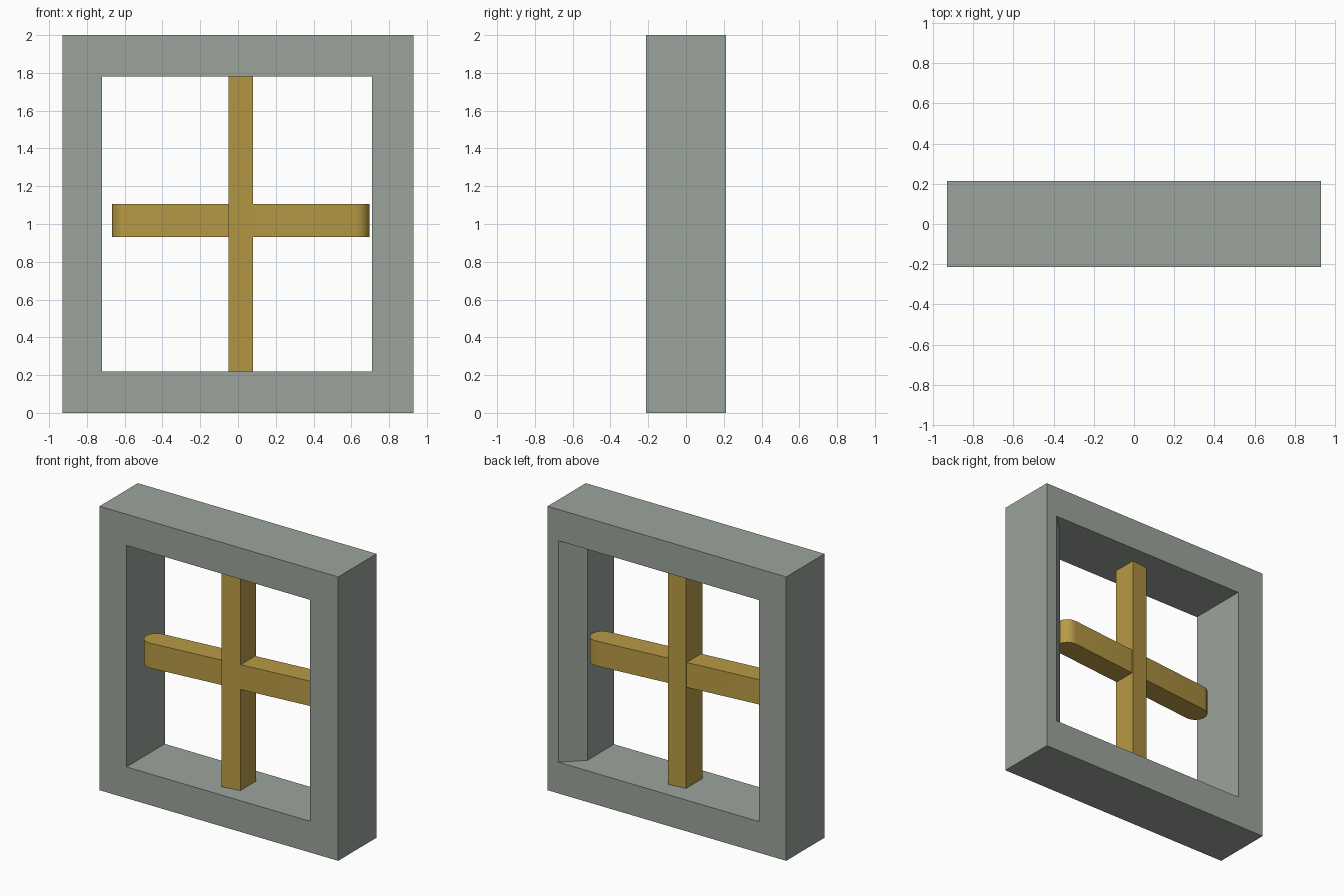
import bpy, bmesh, math
from mathutils import Vector

if "Cube" in bpy.data.objects:
    bpy.data.objects.remove(bpy.data.objects["Cube"])


def material(name, rgb):
    m = bpy.data.materials.new(name)
    m.diffuse_color = (*rgb, 1)
    m.use_nodes = True
    m.node_tree.nodes["Principled BSDF"].inputs["Base Color"].default_value = m.diffuse_color
    return m


def finish(bm, name, mat):
    bmesh.ops.recalc_face_normals(bm, faces=bm.faces)
    me = bpy.data.meshes.new(name)
    bm.to_mesh(me)
    bm.free()
    ob = bpy.data.objects.new(name, me)
    bpy.context.collection.objects.link(ob)
    me.materials.append(mat)
    return ob


def prism(name, outline, z0, z1, mat):
    bm = bmesh.new()
    f = bm.faces.new([bm.verts.new((x, y, z0)) for x, y in outline])
    up = bmesh.ops.extrude_face_region(bm, geom=[f])["geom"]
    bmesh.ops.translate(bm, vec=(0, 0, z1 - z0),
                        verts=[v for v in up if isinstance(v, bmesh.types.BMVert)])
    return finish(bm, name, mat)


grey = material("grey green stone", (0.33, 0.37, 0.33))
gold = material("dull gold", (0.48, 0.325, 0.06))

# Window frame: rectangular rings (x0, x1, z0, z1, y) bridged around the section;
# the right jamb is splayed towards the back
F, B = -0.213, 0.213
rings = [(-0.93, 0.93, 0, 2, F), (-0.72, 0.71, 0.22, 1.78, F),
         (-0.72, 0.71, 0.22, 1.78, 0.085), (-0.72, 0.845, 0.22, 1.78, B),
         (-0.93, 0.93, 0, 2, B)]
bm = bmesh.new()
loops = [[bm.verts.new((x, y, z)) for x, z in ((a, c), (b, c), (b, d), (a, d))]
         for a, b, c, d, y in rings]
for p, q in zip(loops, loops[1:] + loops[:1]):
    for i in range(4):
        j = (i + 1) % 4
        bm.faces.new((p[i], p[j], q[j], q[i]))
finish(bm, "window_frame", grey)

# Upright bar, slightly skewed in plan
prism("upright_bar", [(-0.05, -0.11), (0.08, -0.088), (0.08, 0.085), (-0.05, 0.07)],
      0.215, 1.785, gold)

# Cross bar with rounded ends, turned slightly about the upright
r, half, turn = 0.08, 0.605, math.atan(0.1)
outline = []
for side in (1, -1):
    for k in range(13):
        a = -math.pi / 2 + math.pi * k / 12
        x, y = side * (half + r * math.cos(a)), side * r * math.sin(a)
        outline.append((0.015 + x * math.cos(turn) - y * math.sin(turn),
                        -0.01 + x * math.sin(turn) + y * math.cos(turn)))
bar = prism("cross_bar", outline, 0.93, 1.105, gold)
bpy.context.view_layer.objects.active = bar
bar.select_set(True)
bpy.ops.object.shade_smooth_by_angle(angle=math.radians(35))
